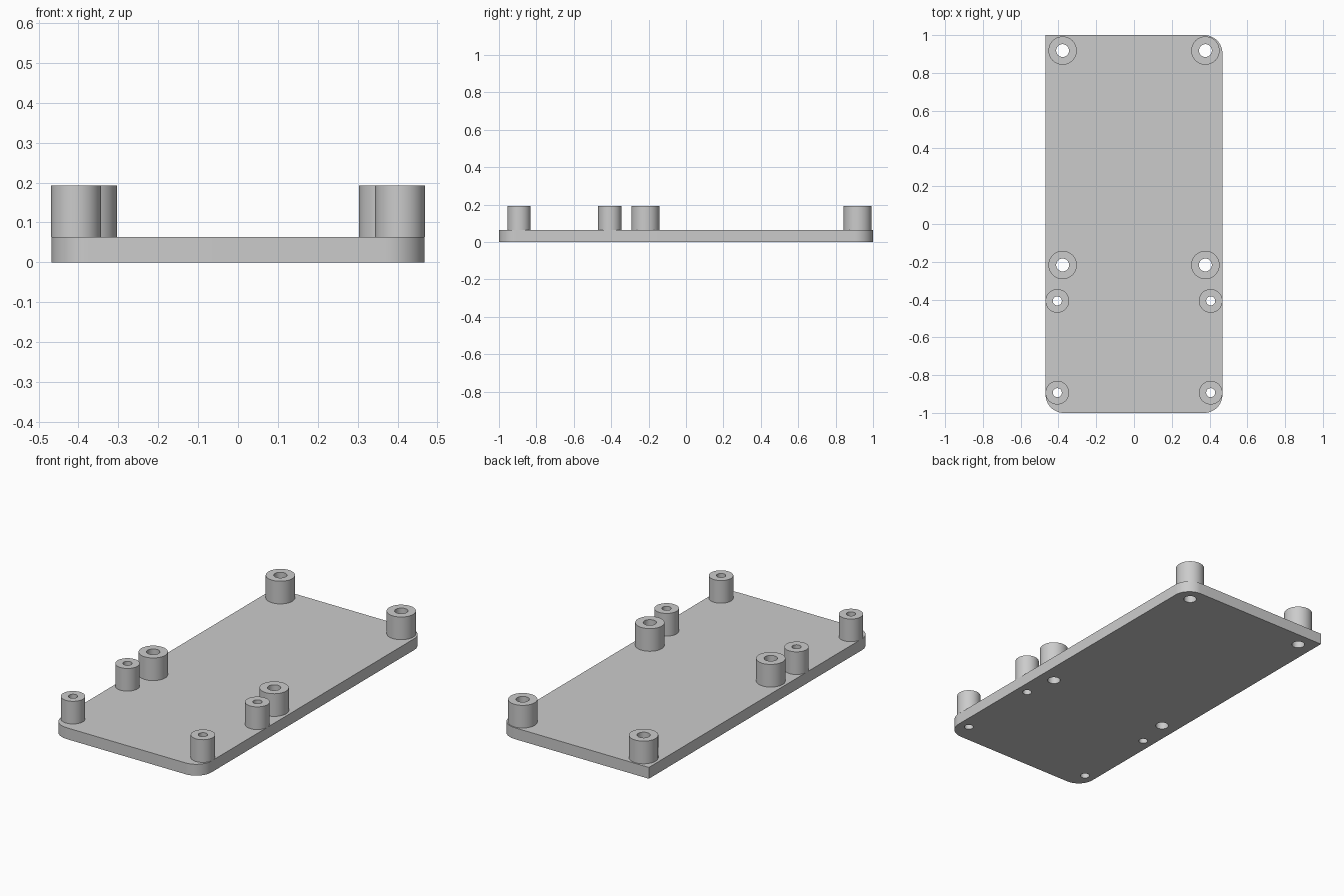
import bpy, bmesh
from math import cos, sin, pi

cube = bpy.data.objects.get("Cube")
if cube:
    bpy.data.objects.remove(cube, do_unlink=True)

HALF_X, HALF_Y, CORNER = 0.468, 1.0, 0.096
PLATE_TOP, POST_TOP = 0.064, 0.192

grey = bpy.data.materials.new("plain grey")
grey.use_nodes = True
grey.diffuse_color = (0.6, 0.6, 0.6, 1)
grey.node_tree.nodes["Principled BSDF"].inputs["Base Color"].default_value = grey.diffuse_color


def arc(x, y, radius, start=0.0, sweep=2 * pi, steps=48, closed=True):
    """Points along an arc; a closed one leaves out the repeated end point."""
    count = steps if closed else steps + 1
    return [(x + radius * cos(start + sweep * i / steps),
             y + radius * sin(start + sweep * i / steps)) for i in range(count)]


def extruded(name, loops, bottom, top):
    """Solid from a flat outline; further loops become through holes."""
    curve = bpy.data.curves.new(name, "CURVE")
    curve.dimensions = "2D"
    curve.fill_mode = "BOTH"
    curve.extrude = (top - bottom) / 2
    for loop in loops:
        spline = curve.splines.new("POLY")
        spline.points.add(len(loop) - 1)
        for point, (x, y) in zip(spline.points, loop):
            point.co = (x, y, 0, 1)
        spline.use_cyclic_u = True
    obj = bpy.data.objects.new(name, curve)
    obj.location.z = (top + bottom) / 2
    bpy.context.collection.objects.link(obj)
    bpy.ops.object.select_all(action="DESELECT")
    obj.select_set(True)
    bpy.context.view_layer.objects.active = obj
    bpy.ops.object.convert(target="MESH")
    obj = bpy.context.object
    # Weld the caps to the walls
    bm = bmesh.new()
    bm.from_mesh(obj.data)
    bmesh.ops.remove_doubles(bm, verts=bm.verts, dist=0.0001)
    bmesh.ops.recalc_face_normals(bm, faces=bm.faces)
    bm.to_mesh(obj.data)
    bm.free()
    obj.data.materials.clear()
    obj.data.materials.append(grey)
    bpy.ops.object.shade_smooth_by_angle()
    return obj


# Mirrored posts: name, x, y, outer radius, hole radius
POSTS = [
    ("back_post", 0.378, 0.918, 0.075, 0.034),
    ("middle_post", 0.378, -0.217, 0.075, 0.034),
    ("small_middle_post", 0.406, -0.407, 0.0625, 0.024),
    ("small_front_post", 0.406, -0.893, 0.0625, 0.024),
]
holes = []
for name, x, y, outer, inner in POSTS:
    for side, sign in (("left", 1), ("right", -1)):
        hole = arc(sign * x, y, inner)
        holes.append(hole)
        extruded(f"{side}_{name}", [arc(sign * x, y, outer), hole], PLATE_TOP, POST_TOP)

# Base plate: three rounded corners, the back right one square
outline = []
for quarter, (sx, sy) in enumerate([(1, 1), (-1, 1), (-1, -1), (1, -1)]):
    if (sx, sy) == (-1, 1):
        outline.append((-HALF_X, HALF_Y))
    else:
        outline += arc(sx * (HALF_X - CORNER), sy * (HALF_Y - CORNER), CORNER,
                       quarter * pi / 2, pi / 2, 12, closed=False)
extruded("base_plate", [outline] + holes, 0, PLATE_TOP)
